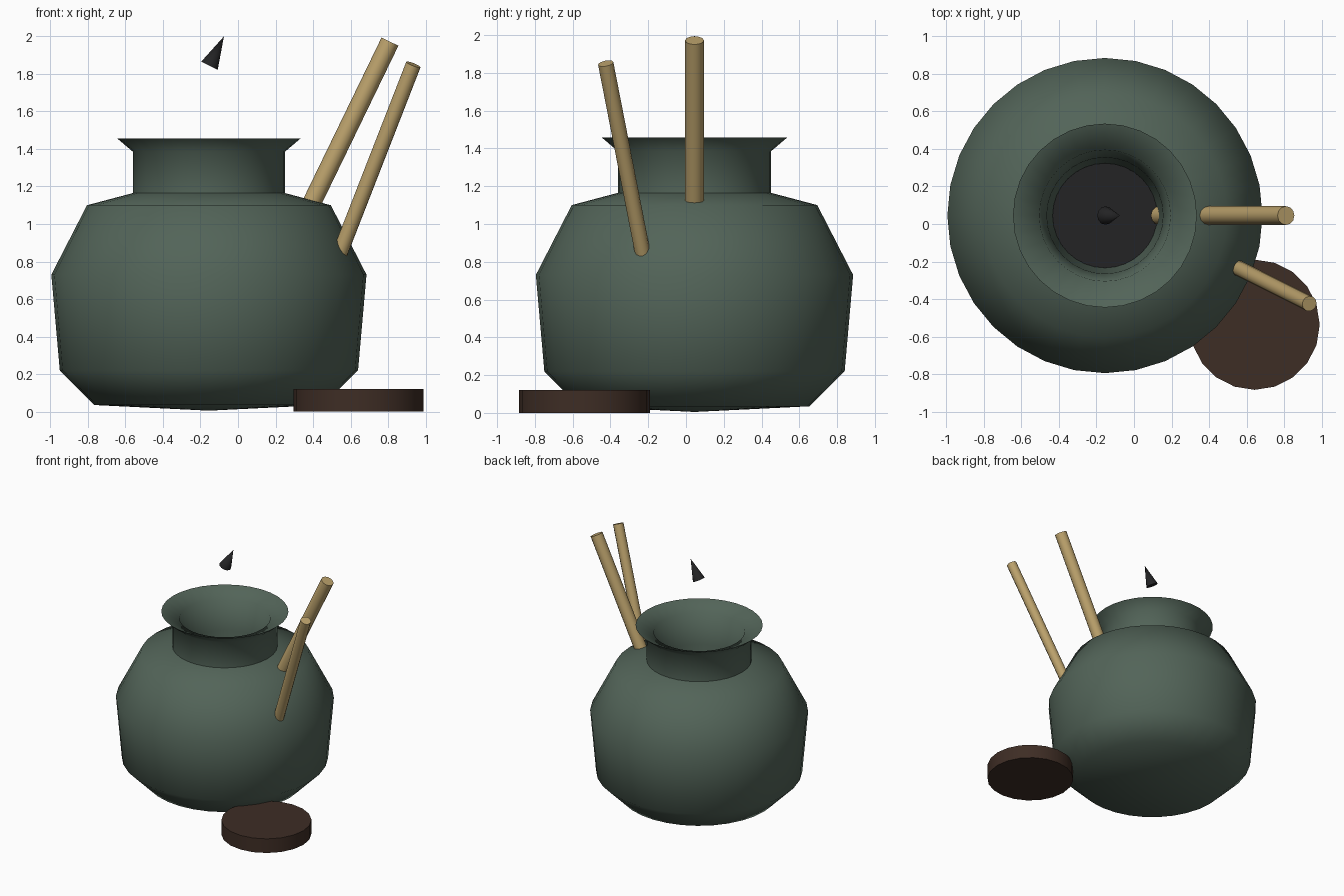
import bpy, bmesh, math
from mathutils import Vector

if "Cube" in bpy.data.objects:
    bpy.data.objects.remove(bpy.data.objects["Cube"])

CX, CY = -0.155, 0.045   # pot axis


def material(name, rgb):
    m = bpy.data.materials.new(name)
    m.diffuse_color = (*rgb, 1)
    m.use_nodes = True
    m.node_tree.nodes["Principled BSDF"].inputs["Base Color"].default_value = m.diffuse_color
    return m


GREEN = material("green glaze", (0.085, 0.127, 0.098))
BROWN = material("dark brown wood", (0.048, 0.026, 0.018))
WOOD = material("light wood", (0.50, 0.36, 0.15))
BLACK = material("near black", (0.017, 0.017, 0.018))


def finish(obj, name, mat, angle=None):
    obj.name = name
    obj.data.materials.append(mat)
    if angle:
        bpy.ops.object.select_all(action='DESELECT')
        obj.select_set(True)
        bpy.context.view_layer.objects.active = obj
        bpy.ops.object.shade_smooth_by_angle(angle=math.radians(angle))
    return obj


def lathe(name, profile, mat, steps=32, angle=60):
    """Spin an (r, z) profile around the pot axis."""
    bm = bmesh.new()
    vs = [bm.verts.new((0, -r, z)) for r, z in profile]
    es = [bm.edges.new(p) for p in zip(vs, vs[1:])]
    bmesh.ops.spin(bm, geom=vs + es, cent=(0, 0, 0), axis=(0, 0, 1),
                   angle=math.tau, steps=steps, use_merge=False)
    bmesh.ops.remove_doubles(bm, verts=bm.verts, dist=1e-4)
    bmesh.ops.recalc_face_normals(bm, faces=bm.faces)
    me = bpy.data.meshes.new(name)
    bm.to_mesh(me)
    bm.free()
    ob = bpy.data.objects.new(name, me)
    ob.location = (CX, CY, 0)
    bpy.context.collection.objects.link(ob)
    return finish(ob, name, mat, angle)


def rod(name, a, b, r1, r2, sides, mat, angle=None):
    """Cylinder or cone running from point a to point b."""
    a, b = Vector(a), Vector(b)
    d = b - a
    bpy.ops.mesh.primitive_cone_add(vertices=sides, radius1=r1, radius2=r2,
                                    depth=d.length, location=(a + b) / 2,
                                    rotation=d.to_track_quat('Z', 'Y').to_euler())
    return finish(bpy.context.object, name, mat, angle)


# Pot: outer wall, flared rim, then the thick inner wall down to a floor
lathe("pot", [(0, 0.005), (0.61, 0.035), (0.795, 0.22), (0.84, 0.73),
              (0.65, 1.1), (0.405, 1.165), (0.405, 1.385), (0.49, 1.457),
              (0.35, 1.40), (0.31, 1.15), (0.285, 0.60), (0.27, 0.50),
              (0, 0.50)], GREEN)

# Dark contents deep inside the pot
lathe("contents", [(0.279, 0.57), (0, 0.57)], BLACK, angle=None)

# Sticks leaning out of the pot shoulder
rod("stick_back", (0.135, 0.045, 0.58), (0.81, 0.045, 1.972), 0.05, 0.05, 12, WOOD, 40)
rod("stick_front", (0.44, -0.177, 0.58), (0.935, -0.425, 1.85), 0.041, 0.041, 12, WOOD, 40)

# Lid lying on the ground
rod("lid", (0.643, -0.537, 0), (0.643, -0.537, 0.12), 0.347, 0.347, 20, BROWN, 40)

# Small floating cone above the opening
rod("floating_cone", (-0.152, 0.045, 1.844), (-0.075, 0.045, 2.0), 0.049, 0, 12, BLACK, 60)
